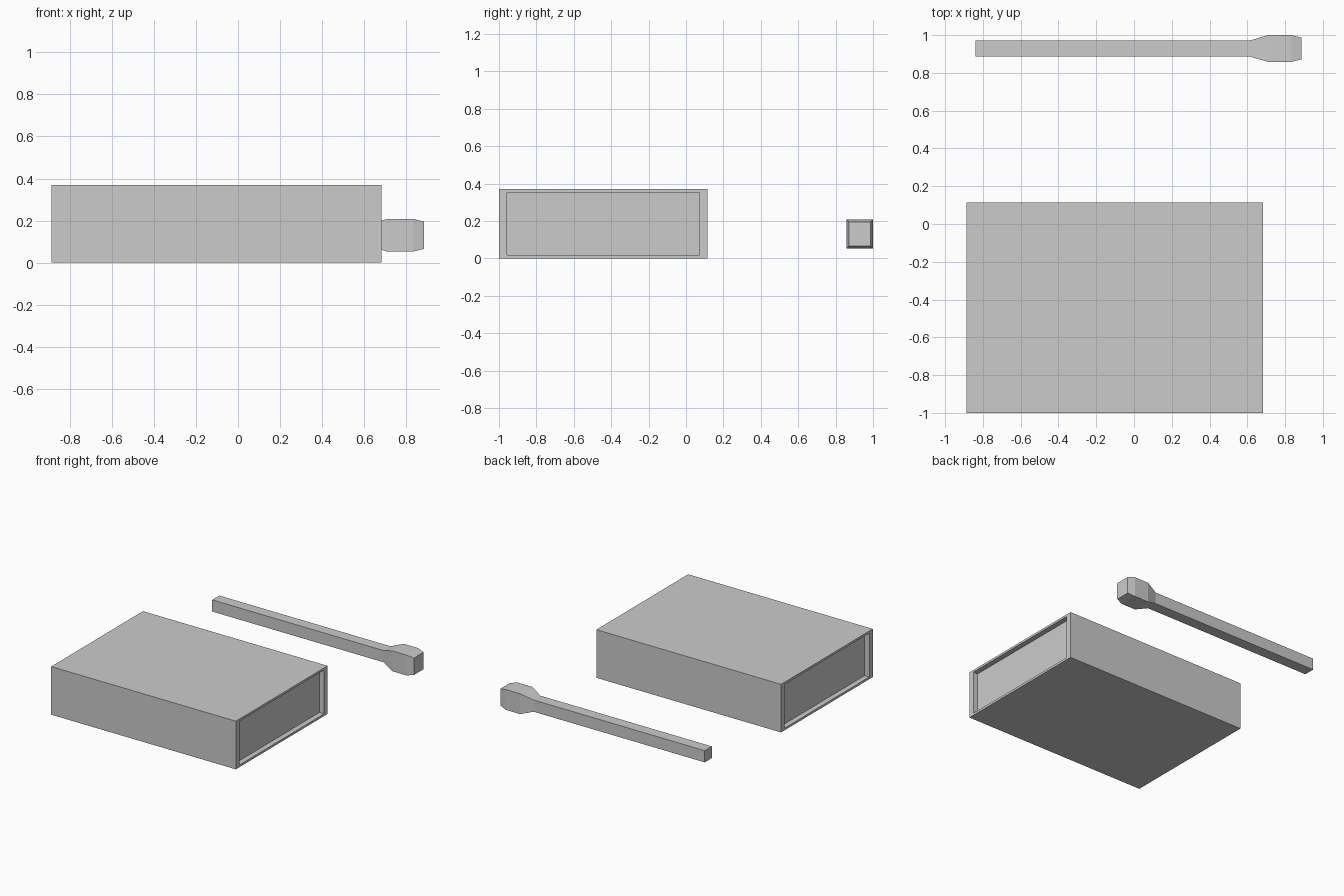
import bpy, bmesh

if "Cube" in bpy.data.objects:
    bpy.data.objects.remove(bpy.data.objects["Cube"])


def loft(name, cy, cz, sections):
    """Skin rectangular sections (x, half_y, half_z) along x and cap both ends."""
    bm = bmesh.new()
    rings = [[bm.verts.new((x, cy + sy * hy, cz + sz * hz))
              for sy, sz in ((-1, -1), (1, -1), (1, 1), (-1, 1))]
             for x, hy, hz in sections]
    for a, b in zip(rings, rings[1:]):
        for i in range(4):
            j = (i + 1) % 4
            bm.faces.new((a[i], a[j], b[j], b[i]))
    bm.faces.new(rings[0])
    bm.faces.new(rings[-1])
    bmesh.ops.recalc_face_normals(bm, faces=bm.faces)
    mesh = bpy.data.meshes.new(name)
    bm.to_mesh(mesh)
    bm.free()
    obj = bpy.data.objects.new(name, mesh)
    bpy.context.collection.objects.link(obj)
    return obj


# Matchbox: outer sleeve with the tray ends recessed at both sides
X0, X1, RECESS = -0.888, 0.682, 0.04
OUTER, INNER = (0.557, 0.185), (0.514, 0.168)
loft("matchbox", -0.443, 0.185, [
    (X0 + RECESS, *INNER), (X0, *INNER), (X0, *OUTER),
    (X1, *OUTER), (X1, *INNER), (X1 - RECESS, *INNER)])

# Match: square stick flaring into a chamfered head
loft("match", 0.929, 0.13, [
    (-0.84, 0.043, 0.045), (0.615, 0.043, 0.045),
    (0.71, 0.071, 0.078), (0.832, 0.071, 0.078), (0.886, 0.058, 0.065)])
